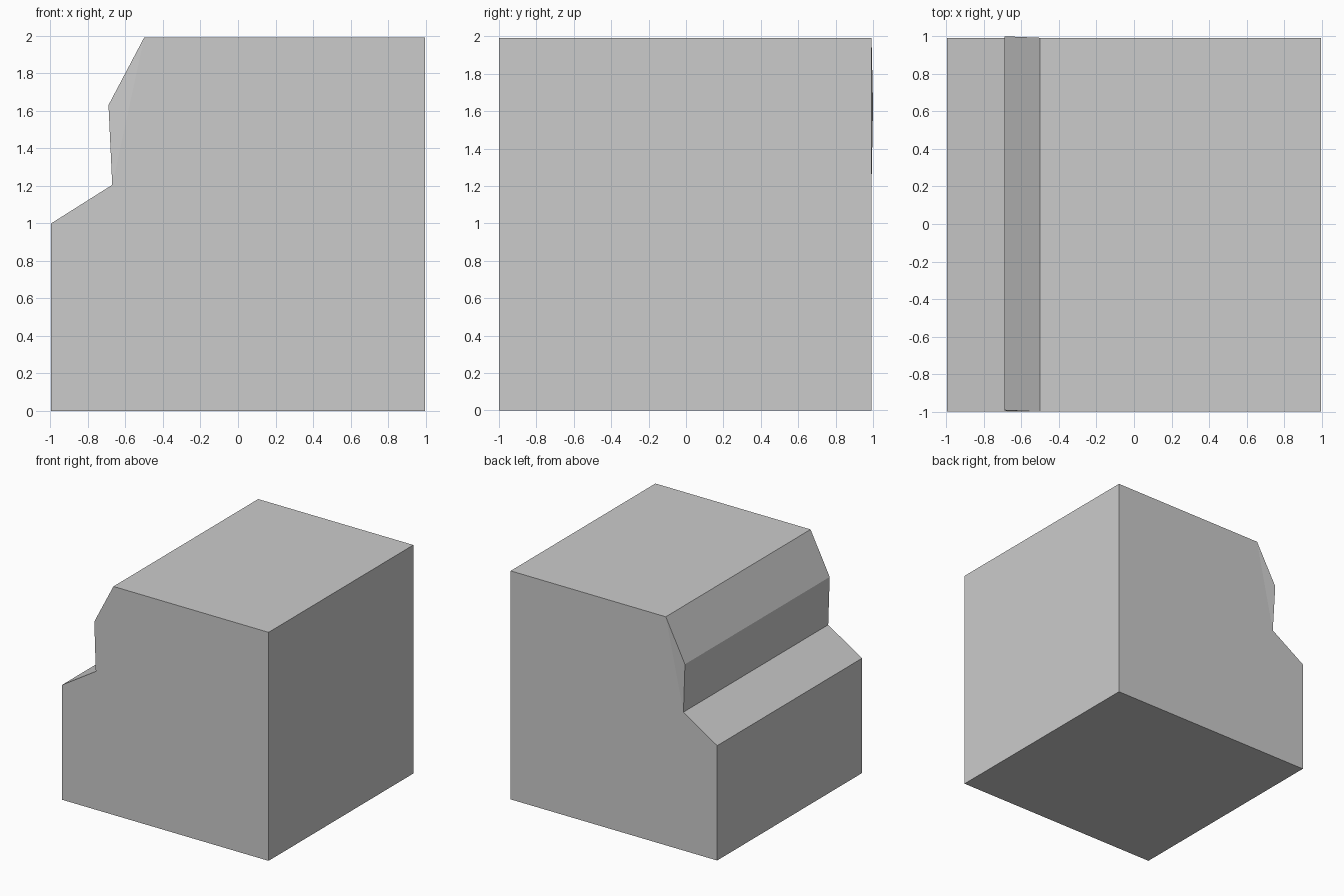
import bpy, bmesh

if "Cube" in bpy.data.objects:
    bpy.data.objects.remove(bpy.data.objects["Cube"])

# Side profile (x, z); the nose point is shifted slightly along y
H = 0.995
profile = [(-H, 0), (H, 0), (H, 1.99), (-0.5, 1.99),
           (-0.69, 1.63), (-0.67, 1.205), (-H, 1.0)]
NOSE = 4

bm = bmesh.new()


def ring(y, nose_shift):
    return [bm.verts.new((x, y + (nose_shift if i == NOSE else 0), z))
            for i, (x, z) in enumerate(profile)]


front = ring(-1.0, 0.008)
back = ring(0.992, 0.008)

# End caps: flat main face plus the small skewed triangle at the nose
for r in (front, back):
    bm.faces.new([v for i, v in enumerate(r) if i != NOSE])
    bm.faces.new(r[NOSE - 1:NOSE + 2])

# Faces running front to back
n = len(profile)
for i in range(n):
    j = (i + 1) % n
    bm.faces.new((front[i], front[j], back[j], back[i]))

bmesh.ops.recalc_face_normals(bm, faces=bm.faces[:])
mesh = bpy.data.meshes.new("stepped_block")
bm.to_mesh(mesh)
bm.free()
bpy.context.collection.objects.link(bpy.data.objects.new("stepped_block", mesh))
